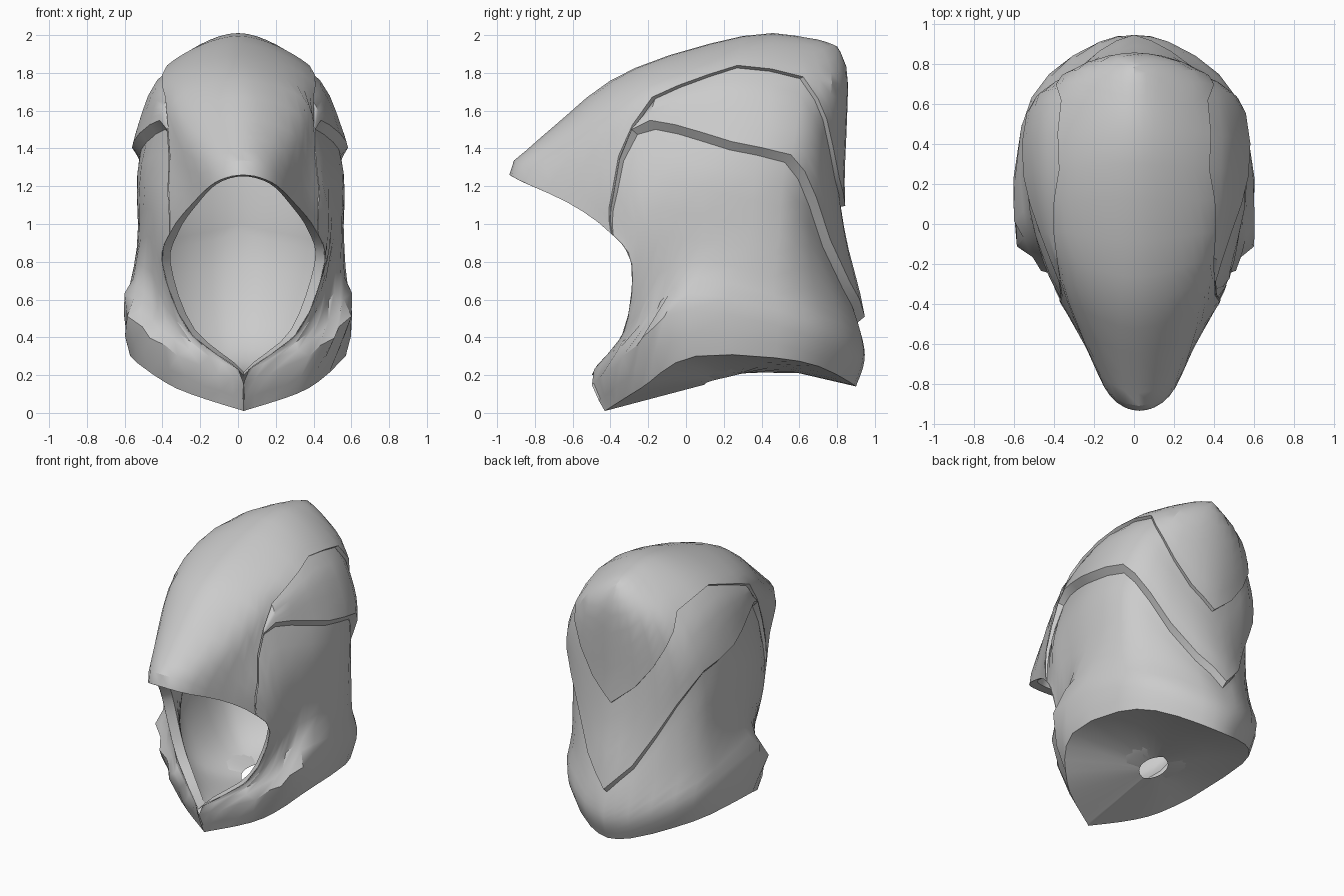
import bpy, bmesh, math
from mathutils import Vector

if "Cube" in bpy.data.objects:
    bpy.data.objects.remove(bpy.data.objects["Cube"])

cloth = bpy.data.materials.new("grey cloth")
cloth.diffuse_color = (0.6, 0.6, 0.6, 1)
cloth.use_nodes = True
cloth.node_tree.nodes["Principled BSDF"].inputs["Base Color"].default_value = cloth.diffuse_color

# Half-hood control curves, hem to crest; each runs from face edge to back centre
ROWS = [
    [(0, -.43, .01), (.35, -.24, .13), (.57, .05, .30), (.47, .62, .27), (0, .90, .14)],
    [(0, -.50, .20), (.42, -.27, .35), (.605, .00, .56), (.50, .66, .45), (0, .955, .32)],
    [(.29, -.33, .43), (.44, -.18, .54), (.56, .08, .74), (.50, .60, .65), (0, .92, .60)],
    [(.43, -.29, .79), (.49, -.14, .90), (.55, .20, .95), (.49, .60, .95), (0, .86, .90)],
    [(.38, -.42, .97), (.47, -.25, 1.18), (.57, .20, 1.25), (.49, .63, 1.25), (0, .84, 1.20)],
    [(.27, -.62, 1.11), (.40, -.28, 1.45), (.535, .25, 1.50), (.45, .68, 1.50), (0, .85, 1.50)],
    [(.15, -.86, 1.22), (.33, -.30, 1.67), (.40, .27, 1.82), (.31, .72, 1.78), (0, .855, 1.80)],
    [(0, -.935, 1.26), (0, -.40, 1.76), (0, .30, 1.995), (0, .65, 1.985), (0, .80, 1.94)],
]
ROWS = [[Vector(p) for p in r] for r in ROWS]


def flip(p):
    return Vector((-p.x, p.y, p.z))


def spline(pts, t):
    """Smooth curve whose far end continues as its own mirror image."""
    n = len(pts) - 1
    i = min(int(t), n - 1)
    f = t - i
    a, b, c = pts[max(i - 1, 0)], pts[i], pts[i + 1]
    d = pts[i + 2] if i + 2 <= n else flip(pts[n - 1])
    return .5 * (2 * b + (c - a) * f + (2 * a - 5 * b + 4 * c - d) * f * f
                 + (3 * b - a - 3 * c + d) * f ** 3)


def surf(u, v, off=0.0):
    p = spline([spline(r, u * 4) for r in ROWS], v)
    p.x = max(p.x, 0)
    # blunt lip on the brow
    p.z += .06 * min(u / .02, 1) * max(0, 1 - u / .16) * min(max(v - 5, 0), 1)
    out = p - Vector((0, .2, p.z * .75 + .2))
    return p + out.normalized() * off


def ramp(x, a, b):
    return min(max((x - a) / (b - a), 0), 1)


def lean(p):
    """Slight sideways lean of the face opening and the middle."""
    front = 1 - ramp(p.y, -.3, -.05)
    low = 1 - ramp(p.z, 1.2, 1.9)
    return p + Vector(((.03 * front + .015 * (1 - front) * ramp(p.z, .6, .9)) * low, 0, 0))


def lerp_curve(keys, u):
    for (a, va), (b, vb) in zip(keys, keys[1:]):
        if u <= b:
            return va + (vb - va) * (u - a) / (b - a)
    return keys[-1][1]


def build(name, grids, angle=30):
    """Make quads from columns of points, on both sides of the centre plane."""
    bm = bmesh.new()
    for cols, inward in grids:
        for side in (1, -1):
            vs = [[bm.verts.new(lean(p if side > 0 else flip(p))) for p in c] for c in cols]
            for a, b in zip(vs, vs[1:]):
                for j in range(len(a) - 1):
                    q = [a[j], b[j], b[j + 1], a[j + 1]]
                    bm.faces.new(q if (side > 0) != inward else q[::-1])
    bmesh.ops.remove_doubles(bm, verts=bm.verts, dist=.0015)
    bmesh.ops.dissolve_degenerate(bm, edges=bm.edges, dist=.0005)
    me = bpy.data.meshes.new(name)
    bm.to_mesh(me)
    bm.free()
    me.materials.append(cloth)
    ob = bpy.data.objects.new(name, me)
    bpy.context.collection.objects.link(ob)
    bpy.ops.object.select_all(action='DESELECT')
    ob.select_set(True)
    bpy.context.view_layer.objects.active = ob
    bpy.ops.object.shade_smooth_by_angle(angle=math.radians(angle))
    return ob


# Lower edges of the top cap and of the middle layer
CAP = [(0, 3.85), (.15, 4.4), (.25, 5.3), (.3, 5.75), (.5, 6.08), (.68, 5.95),
       (.8, 5.2), (.92, 4.1), (1, 3.65)]
MID = [(0, 3.8), (.15, 4.33), (.25, 5.2), (.3, 5.25), (.5, 4.75), (.7, 4.4),
       (.8, 3.65), (.92, 2.3), (1, 1.7)]
US = [0, .02, .06, .1, .15, .2, .25, .3, .36, .43, .5, .59, .68, .74, .8, .86, .92, .96, 1]


def folds(i, v):
    """Faceted scarf folds around the chin and sides."""
    u = US[i]
    if v < .1 or v > 2 or u > .5 or u < .1:
        return 0
    return (.015 if (i + int(v * 2.5)) % 2 else -.015) * math.sin(math.pi * v / 2)


# Outer shell: body, middle layer and cap, joined by narrow steps
shell = []
for i, u in enumerate(US):
    m, c = lerp_curve(MID, u), lerp_curve(CAP, u)
    s = min(1, .1 + 3.6 * u)
    side = ramp(u, .2, .3)
    col = []
    for k in range(11):
        v = (m - .13 * side) * k / 10
        col.append(surf(u, v, -.035 * s * (k / 10) ** 3 + folds(i, v)))
    for k in range(6):
        t = k / 5
        col.append(surf(u, m + (c - m) * t, -.025 * s * t * t + .012 * side * (1 - t)))
    for k in range(9):
        col.append(surf(u, c + (7 - c) * k / 8))
    shell.append(col)
build("hood_shell", [(shell, False)])


def inner_rows(u):
    v0 = 1 + 2.2 * u
    return [v0 + (7 - v0) * k / 24 for k in range(25)]


def neck(u):
    a = math.pi * u
    return Vector((.09 * math.sin(a), .2 - .1 * math.cos(a), .15 + .07 * u))


def bowl(u):
    """Curved floor column from neck hole up to the lining wall."""
    top = surf(u, inner_rows(u)[0], -.075)
    mid = top.lerp(neck(u), .15)
    mid.z = .2 + .06 * u
    return [neck(u) * (1 - t) ** 2 + mid * 2 * t * (1 - t) + top * t * t
            for t in (k / 8 for k in range(9))]


# Smooth lining with the rim around the face opening and a bowl floor
lining = [bowl(u)[:-1] + [surf(u, v, -.075) for v in inner_rows(u)] for u in US]
rim = [[surf(0, v, o) for v in inner_rows(0)] for o in (-.075, 0)]
build("lining", [(lining, True), (rim, False)], 45)

# Hollowed underside from hem to neck hole, lower at the front
under = [[neck(u), neck(u).lerp(surf(u, 0), .5) + Vector((0, 0, .03 * u)),
          surf(u, 0)] for u in US]
build("underside", [(under, False)], 40)
